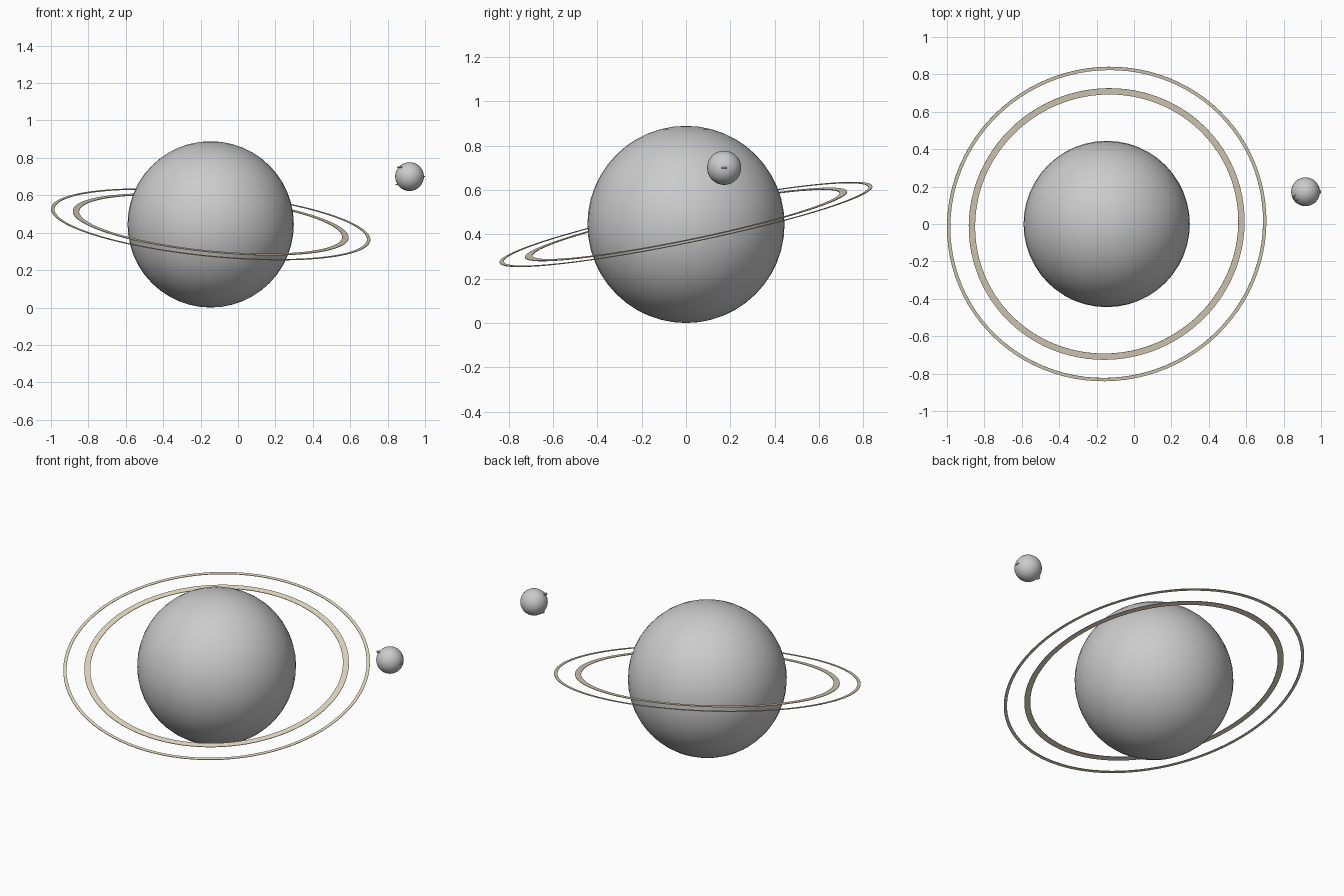
import bpy, bmesh, math
from mathutils import Vector

if "Cube" in bpy.data.objects:
    bpy.data.objects.remove(bpy.data.objects["Cube"])

PLANET = Vector((-0.146, 0.0, 0.4445))
MOON = Vector((0.917, 0.172, 0.70))
RING_AXIS = Vector((0.0976, -0.20, 0.975)).normalized()

tan = bpy.data.materials.new("ring_tan")
tan.diffuse_color = (0.78, 0.70, 0.54, 1)
tan.use_nodes = True
tan.node_tree.nodes["Principled BSDF"].inputs["Base Color"].default_value = tan.diffuse_color


def ball(name, loc, radius, segs, rows):
    bpy.ops.mesh.primitive_uv_sphere_add(segments=segs, ring_count=rows, radius=radius, location=loc)
    ob = bpy.context.object
    ob.name = name
    bpy.ops.object.shade_smooth()
    return ob


def flat_ring(name, r_in, r_out, thick=0.003, n=96):
    """Thin washer in the tilted ring plane around the planet."""
    bm = bmesh.new()
    h = thick / 2
    profile = [(r_in, -h), (r_out, -h), (r_out, h), (r_in, h)]
    loops = []
    for i in range(n):
        a = 2 * math.pi * i / n
        loops.append([bm.verts.new((r * math.cos(a), r * math.sin(a), z)) for r, z in profile])
    for i in range(n):
        p, q = loops[i], loops[(i + 1) % n]
        for k in range(4):
            m = (k + 1) % 4
            bm.faces.new((p[k], q[k], q[m], p[m]))
    bmesh.ops.recalc_face_normals(bm, faces=bm.faces)
    mesh = bpy.data.meshes.new(name)
    bm.to_mesh(mesh)
    bm.free()
    ob = bpy.data.objects.new(name, mesh)
    bpy.context.collection.objects.link(ob)
    ob.location = PLANET
    ob.rotation_mode = 'QUATERNION'
    ob.rotation_quaternion = Vector((0, 0, 1)).rotation_difference(RING_AXIS)
    mesh.materials.append(tan)
    return ob


# Planet and its two tilted rings
ball("planet", PLANET, 0.4445, 48, 24)
flat_ring("inner_ring", 0.707, 0.741)
flat_ring("outer_ring", 0.840, 0.858)

# Moon with three small crater rims lying level on its surface
ball("moon", MOON, 0.077, 32, 16)
craters = [(-0.050, -0.032, 0.050), (-0.060, 0.010, -0.043), (0.067, 0.0, 0.0)]
for i, offset in enumerate(craters):
    bpy.ops.mesh.primitive_torus_add(major_radius=0.013, minor_radius=0.003,
                                     major_segments=16, minor_segments=8,
                                     location=MOON + Vector(offset))
    bpy.context.object.name = f"moon_crater_{i + 1}"
    bpy.ops.object.shade_smooth()
